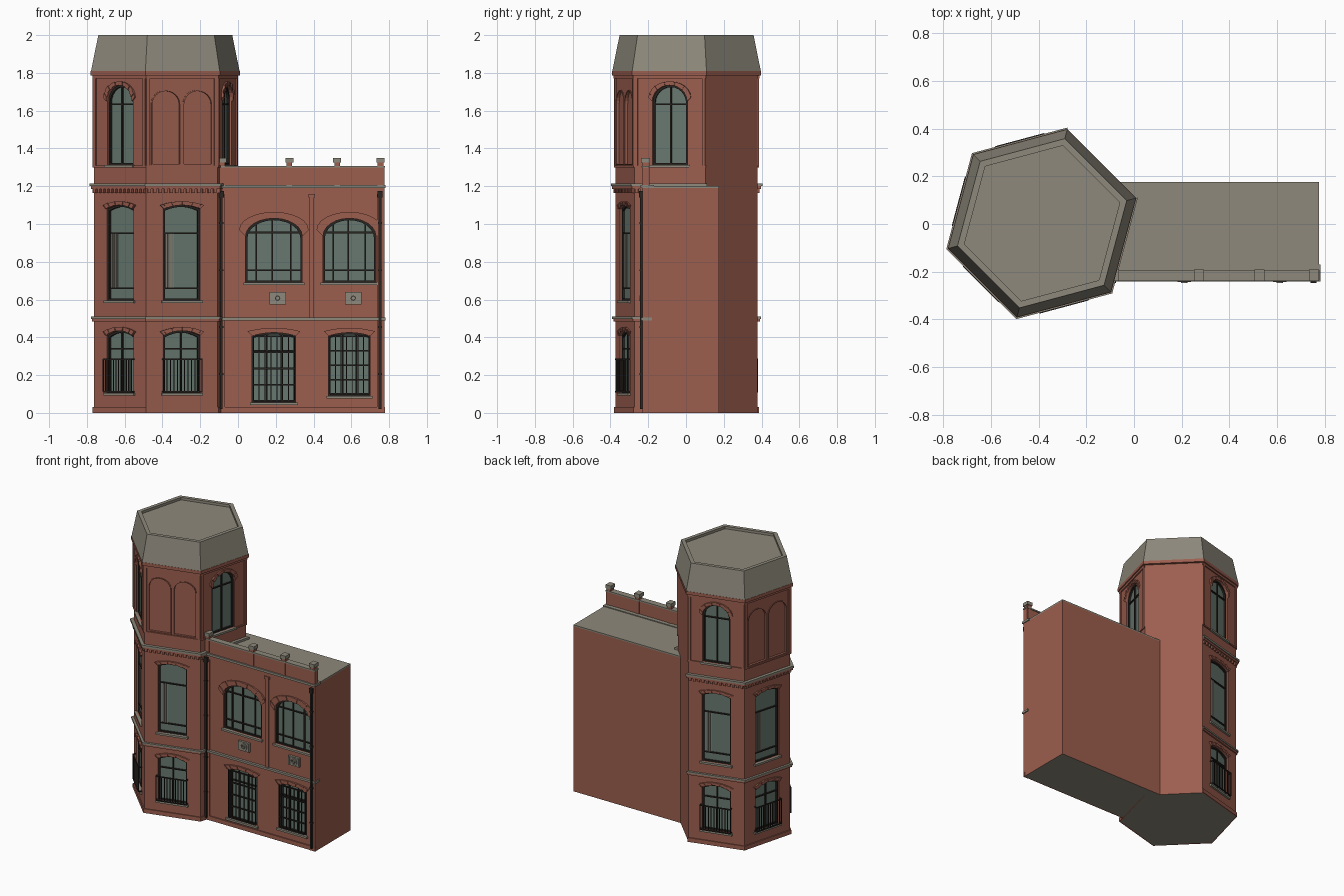
import bpy, bmesh, math
from mathutils import Matrix, Vector

cube = bpy.data.objects.get("Cube")
if cube:
    bpy.data.objects.remove(cube, do_unlink=True)


def material(name, rgb):
    m = bpy.data.materials.new(name)
    m.use_nodes = True
    m.diffuse_color = (*rgb, 1)
    bsdf = next(n for n in m.node_tree.nodes if n.type == 'BSDF_PRINCIPLED')
    bsdf.inputs["Base Color"].default_value = (*rgb, 1)
    return m


BRICK = material("red brick", (0.33, 0.112, 0.077))
STONE = material("grey stone", (0.27, 0.25, 0.2))
GLASS = material("green grey glass", (0.14, 0.19, 0.165))
IRON = material("dark iron", (0.022, 0.018, 0.015))
CURTAIN = material("pale curtain", (0.22, 0.21, 0.17))

CENTRE = Vector((-0.385, 0.003, 0))
R = 0.39
APOTHEM = R * math.cos(math.pi / 6)
parts = {}


# Every part collects its solids in one mesh
def loft(part, mat, frame, loops):
    bm = parts.setdefault(part, (bmesh.new(), mat))[0]
    rows = [[bm.verts.new(frame @ Vector(p)) for p in loop] for loop in loops]
    n = len(rows[0])
    for a, b in zip(rows, rows[1:]):
        for i in range(n):
            bm.faces.new((a[i], a[(i + 1) % n], b[(i + 1) % n], b[i]))
    bm.faces.new(rows[0][::-1])
    bm.faces.new(rows[-1])


def box(part, mat, frame, x0, x1, y0, y1, z0, z1):
    prism(part, mat, frame, [(x0, z0), (x1, z0), (x1, z1), (x0, z1)], y0, y1)


def prism(part, mat, frame, pts, y0, y1):
    loft(part, mat, frame, [[(x, y, z) for x, z in pts] for y in (y0, y1)])


def curve(t, rise):
    return math.sqrt(max(0, 1 - t * t)) if rise > 0.04 else 1 - t * t


# Opening outline with an arched head
def arch(cx, w, z0, z1, rise, n=12):
    ts = [math.cos(math.pi * i / n) for i in range(n + 1)]
    head = [(cx + t * w / 2, z1 - rise + rise * curve(t, rise)) for t in ts]
    return [(cx - w / 2, z0), (cx + w / 2, z0)] + head


# Border of blocks between two matching outlines
def border(part, mat, frame, outer, inner, y0, y1, start=0, step=0.0):
    n = len(outer)
    for i in range(start, n if start == 0 else n - 1):
        j = (i + 1) % n
        prism(part, mat, frame, [outer[i], outer[j], inner[j], inner[i]],
              y0 - step * (i % 2), y1)


def window(side, frame, cx, w, z0, z1, rise, vbars, hbars, brick=0.02):
    out = arch(cx, w, z0, z1, rise)
    prism(side + "_cutter", BRICK, frame, out, -0.05, 0.03)
    prism("window_glass", GLASS, frame, out, 0.022, 0.034)
    t = 0.01
    border("window_frames", IRON, frame, out,
           arch(cx, w - 2 * t, z0 + t, z1 - t, rise), 0.01, 0.024)
    for u in vbars:
        top = z1 - rise + rise * curve(u, rise)
        x = cx + u * w / 2
        box("window_bars", IRON, frame, x - .004, x + .004, .012, .024, z0, top)
    for z in hbars:
        box("window_bars", IRON, frame, cx - w / 2, cx + w / 2, .013, .024, z - .004, z + .004)
    border("arch_bricks", BRICK, frame,
           arch(cx, w + 2 * brick, z0, z1 + brick, rise), out, -0.008, 0.002, 2, 0.005)
    box("window_sills", STONE, frame, cx - w / 2 - .012, cx + w / 2 + .012, -.014, .02, z0 - .014, z0)


def grille(part, frame, x0, x1, z0, z1, bars, rails, y):
    for i in range(bars):
        x = x0 + (x1 - x0) * i / (bars - 1)
        box(part, IRON, frame, x - .0025, x + .0025, y, y + .005, z0, z1)
    for i in range(rails):
        z = z0 + (z1 - z0) * i / (rails - 1)
        box(part, IRON, frame, x0, x1, y - .001, y + .006, z - .004, z + .004)


# Mitred moulding along one tower face
def band(part, mat, frame, z0, z1, p):
    e = p * math.tan(math.pi / 6)
    h = R / 2
    pts = [(-h, 0.005), (-h, 0), (-h - e, -p), (h + e, -p), (h, 0), (h, 0.005)]
    loft(part, mat, frame, [[(x, y, z) for x, y in pts] for z in (z0, z1)])


def hexagon(r, z):
    return [(CENTRE.x + r * math.cos(math.radians(15 + 60 * k)),
             CENTRE.y + r * math.sin(math.radians(15 + 60 * k)), z) for k in range(6)]


def face_frame(deg):
    a = math.radians(deg)
    pos = CENTRE + Vector((math.cos(a), math.sin(a), 0)) * APOTHEM
    return Matrix.Translation(pos) @ Matrix.Rotation(a + math.pi / 2, 4, 'Z')


WORLD = Matrix.Identity(4)
FRONT = Matrix.Translation((0, -0.22, 0))

# Main masses and roofs
loft("tower_walls", BRICK, WORLD, [hexagon(R, 0), hexagon(R, 1.8)])
box("wing_walls", BRICK, WORLD, -0.15, 0.775, -0.22, 0.175, 0, 1.19)
box("wing_roof", STONE, WORLD, -0.15, 0.775, -0.22, 0.175, 1.19, 1.2)
loft("tower_eave", BRICK, WORLD, [hexagon(.409, 1.787), hexagon(.409, 1.81)])
loft("tower_roof", STONE, WORLD, [hexagon(.407, 1.81), hexagon(.367, 2),
                                  hexagon(.337, 2), hexagon(.337, 1.982)])

# Tower faces: mouldings, windows, balconies and blind arches
for deg in (105, 165, 225, 285, 345):
    f = face_frame(deg)
    band("tower_plinth", BRICK, f, 0, 0.03, 0.007)
    band("tower_lower_band", BRICK, f, 0.485, 0.498, 0.01)
    band("tower_lower_cap", STONE, f, 0.498, 0.51, 0.016)
    band("tower_cornice", BRICK, f, 1.185, 1.2, 0.016)
    band("tower_cornice_cap", STONE, f, 1.2, 1.215, 0.022)
    band("tower_upper_band", BRICK, f, 1.3, 1.31, 0.007)
    band("tower_frieze", BRICK, f, 1.77, 1.79, 0.008)
    for i in range(13):
        x = -0.18 + 0.03 * i
        box("tower_dentils", BRICK, f, x - .008, x + .008, -.012, .002, 1.165, 1.186)
    for s in (-1, 1):
        box("corner_strips", BRICK, f, min(s * .195, s * .177), max(s * .195, s * .177),
            -.008, .002, 1.31, 1.775)
    if deg in (105, 225, 345):
        window("tower", f, 0, 0.19, 1.312, 1.735, 0.085, (0,), (1.635,))
    else:
        for cx in (-0.087, 0.087):
            a = arch(cx, 0.162, 1.312, 1.71, 0.07)
            prism("tower_cutter", BRICK, f, a, -0.05, 0.012)
            border("blind_arch_moulding", BRICK, f, a,
                   arch(cx, 0.15, 1.318, 1.704, 0.07), -0.004, 0.014)
    if deg != 345:
        window("tower", f, 0, 0.2, 0.595, 1.1, 0.02, (), (0.66, 0.95))
        for i in range(4):
            x = -0.085 + 0.013 * i
            box("curtains", CURTAIN, f, x, x + .009, .017, .023, 0.664, 0.946)
        window("tower", f, 0, 0.2, 0.105, 0.435, 0.025, (0,), (0.34,))
        grille("balcony_railings", f, -0.105, 0.105, 0.112, 0.285, 12, 2, -0.024)
        for s in (-0.105, 0.105):
            for z in (0.112, 0.285):
                box("balcony_railings", IRON, f, s - .003, s + .003, -.02, .002, z - .004, z + .004)

# Wing windows, grilles and carved plaques
for cx, w, z0, gx, gw, gz, px in ((.19, .3, .69, .19, .23, .055, .21), (.59, .28, .69, .59, .22, .09, .61)):
    window("wing", FRONT, cx, w, z0, 1.03, 0.095, (-.62, -.05, .6), (.755, .955), 0.034)
    window("wing", FRONT, gx, gw, gz, 0.425, 0.018, (-.33, .33), (.33,), 0.025)
    grille("window_grilles", FRONT, gx - gw / 2 + .006, gx + gw / 2 - .006, gz + .01, .405, 8, 5, -.008)
    box("plaques", STONE, FRONT, px - .044, px + .044, -.016, .002, .575, .64)
    for r, y in ((.028, -.022), (.014, -.027)):
        ring = [(px + r * math.cos(k * math.pi / 6), .6075 + r * math.sin(k * math.pi / 6)) for k in range(12)]
        inner = [(px + (x - px) * .65, .6075 + (z - .6075) * .65) for x, z in ring]
        border("plaque_roundels", STONE, FRONT, ring, inner, y, -.01)
    for s in (-.036, .036):
        box("plaque_roundels", STONE, FRONT, px + s - .005, px + s + .005, -.02, -.01, .582, .633)

# Wing mouldings and pilasters
box("wing_plinth", BRICK, FRONT, -.09, .777, -.008, .002, 0, .03)
box("wing_band", STONE, FRONT, -.09, .782, -.018, .04, .49, .505)
box("wing_frieze", BRICK, FRONT, -.09, .775, -.006, .002, 1.16, 1.19)
box("wing_cornice", STONE, FRONT, -.09, .782, -.02, .05, 1.19, 1.206)
box("wing_pilaster", BRICK, FRONT, .378, .402, -.009, .002, .505, 1.14)
box("wing_pilaster", BRICK, FRONT, .372, .408, -.014, .002, 1.14, 1.16)
for x0, x1 in ((-.093, -.068), (.735, .776)):
    box("wing_corner_strips", BRICK, FRONT, x0, x1, -.01, .002, 0, 1.19)

# Parapet with posts
box("parapet", BRICK, FRONT, -.09, .775, -.01, .022, 1.2, 1.298)
box("parapet_cap", STONE, FRONT, -.09, .778, -.016, .028, 1.298, 1.308)
for x in (-.083, .272, .525, .754):
    box("parapet_posts", BRICK, FRONT, x - .015, x + .015, -.014, .026, 1.2, 1.328)
    box("post_caps", STONE, FRONT, x - .021, x + .021, -.019, .03, 1.325, 1.35)

# Downpipes with hoppers and brackets
for x in (-.088, .752):
    box("downpipes", IRON, FRONT, x - .007, x + .007, -.024, -.009, .02, 1.17)
    box("downpipes", IRON, FRONT, x - .013, x + .013, -.028, -.002, 1.14, 1.175)
    for z in (.2, .45, .75, 1.0):
        box("downpipes", IRON, FRONT, x - .011, x + .011, -.026, .002, z, z + .01)

# Turn the collected parts into objects; undersides are stone
objects = {}
for name, (bm, mat) in parts.items():
    bmesh.ops.recalc_face_normals(bm, faces=bm.faces)
    mesh = bpy.data.meshes.new(name)
    mesh.materials.append(mat)
    if name in ("tower_walls", "wing_walls"):
        mesh.materials.append(STONE)
        for face in bm.faces:
            face.material_index = int(face.normal.z < -0.9)
    bm.to_mesh(mesh)
    bm.free()
    objects[name] = bpy.data.objects.new(name, mesh)
    bpy.context.scene.collection.objects.link(objects[name])

# Cut the openings into the walls
for side in ("tower", "wing"):
    wall, cutter = objects[side + "_walls"], objects[side + "_cutter"]
    cutter.hide_render = True
    mod = wall.modifiers.new("openings", 'BOOLEAN')
    mod.operation = 'DIFFERENCE'
    mod.solver = 'EXACT'
    mod.object = cutter
    bpy.context.view_layer.update()
    graph = bpy.context.evaluated_depsgraph_get()
    cut = bpy.data.meshes.new_from_object(wall.evaluated_get(graph))
    wall.modifiers.clear()
    wall.data = cut
    bpy.data.objects.remove(cutter, do_unlink=True)
